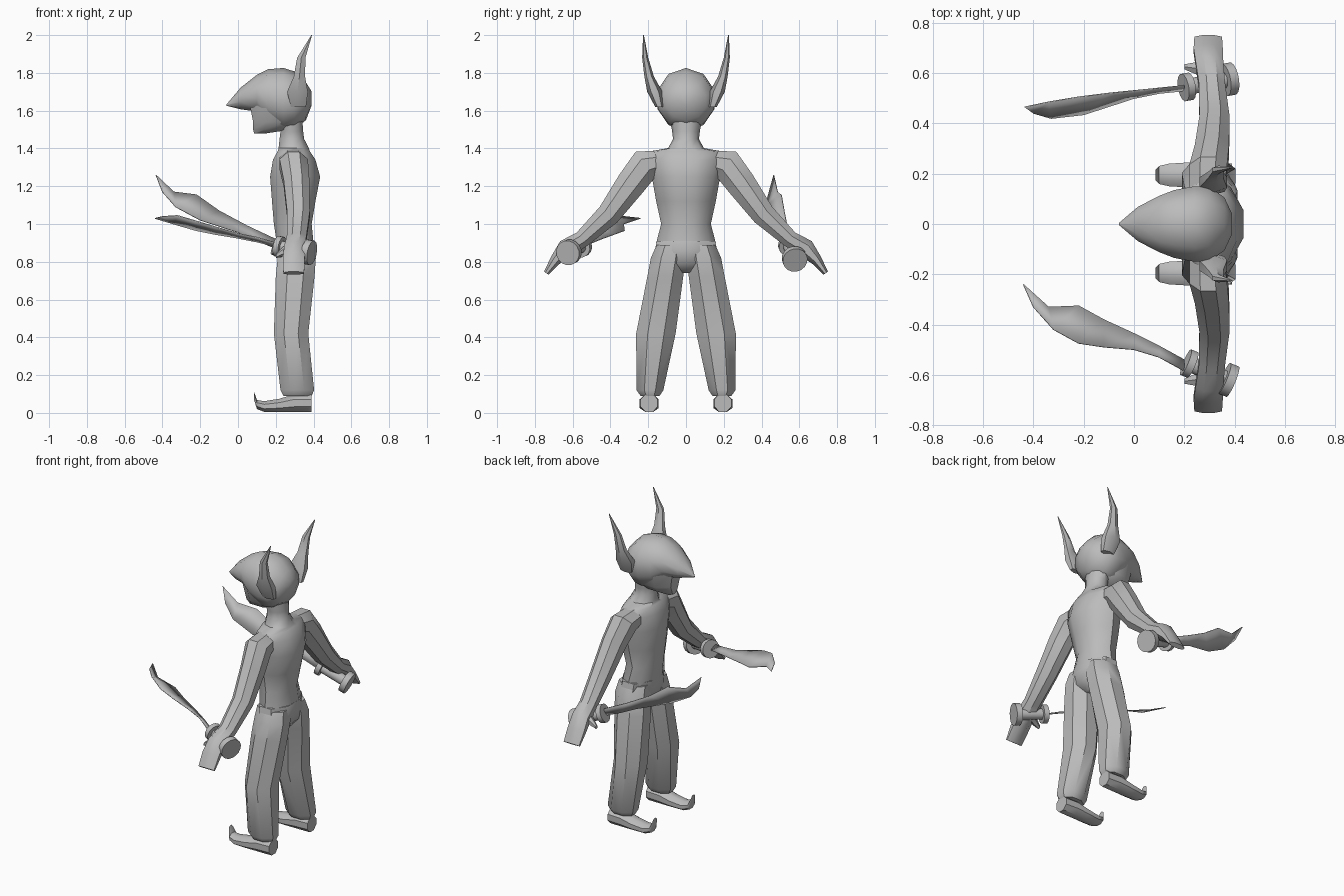
import bpy, bmesh, math
from mathutils import Vector

if "Cube" in bpy.data.objects:
    bpy.data.objects.remove(bpy.data.objects["Cube"])

grey = bpy.data.materials.new("plain_grey")
grey.diffuse_color = (0.5, 0.5, 0.5, 1)
grey.use_nodes = True
grey.node_tree.nodes["Principled BSDF"].inputs["Base Color"].default_value = grey.diffuse_color


def finish(name, bm, angle=40):
    bmesh.ops.recalc_face_normals(bm, faces=bm.faces)
    me = bpy.data.meshes.new(name)
    bm.to_mesh(me)
    bm.free()
    ob = bpy.data.objects.new(name, me)
    bpy.context.collection.objects.link(ob)
    me.materials.append(grey)
    bpy.ops.object.select_all(action='DESELECT')
    bpy.context.view_layer.objects.active = ob
    ob.select_set(True)
    bpy.ops.object.shade_smooth_by_angle(angle=math.radians(angle))
    return ob


def ring(c, u, v, n=8):
    """Oval of n points whose flats touch the half-widths u and v."""
    c, u, v = Vector(c), Vector(u), Vector(v)
    k = 1 / math.cos(math.pi / n)
    return [c + k * (u * math.cos(a) + v * math.sin(a))
            for a in ((i + 0.5) * 2 * math.pi / n for i in range(n))]


def loft(name, rings, angle=40):
    bm = bmesh.new()
    rows = [[bm.verts.new(p) for p in r] for r in rings]
    n = len(rows[0])
    for a, b in zip(rows, rows[1:]):
        for i in range(n):
            bm.faces.new((a[i], a[(i + 1) % n], b[(i + 1) % n], b[i]))
    bm.faces.new(rows[0])
    bm.faces.new(rows[-1])
    return finish(name, bm, angle)


def flat_ring(z, x0, x1, y0, y1, n=8):
    return ring(((x0 + x1) / 2, (y0 + y1) / 2, z),
                ((x1 - x0) / 2, 0, 0), (0, (y1 - y0) / 2, 0), n)


def cross_ring(x, z0, z1, yc, yh, n=8):
    return ring((x, yc, (z0 + z1) / 2), (0, yh, 0), (0, 0, (z1 - z0) / 2), n)


def rod(name, p, q, r, n=16):
    p, q = Vector(p), Vector(q)
    d = (q - p).normalized()
    u = d.cross(Vector((0, 0, 1))).normalized()
    v = d.cross(u)
    return loft(name, [ring(p, u * r, v * r, n), ring(q, u * r, v * r, n)])


# torso and neck: height, front, back, half width
TORSO = [(.84, .21, .405, .14), (.90, .205, .40, .15), (1.0, .19, .39, .125),
         (1.12, .18, .41, .15), (1.25, .17, .435, .172), (1.34, .185, .41, .187),
         (1.385, .21, .38, .18), (1.402, .215, .375, .09), (1.45, .22, .35, .065),
         (1.49, .225, .345, .07), (1.56, .22, .34, .08)]
loft("torso", [flat_ring(z, a, b, -w, w, 10) for z, a, b, w in TORSO])

# hips
loft("hips", [flat_ring(z, a, b, -w, w) for z, a, b, w in
              [(.74, .25, .36, .03), (.79, .22, .40, .12),
               (.86, .205, .41, .165), (.91, .205, .40, .155)]])

# head with pointed peak at the front: x, bottom, top, half width
HEAD = [(-.06, 1.626, 1.634, .004), (.015, 1.61, 1.72, .068), (.1, 1.60, 1.785, .112),
        (.16, 1.53, 1.812, .135), (.24, 1.50, 1.818, .15), (.3, 1.51, 1.80, .148),
        (.36, 1.555, 1.745, .105), (.39, 1.63, 1.70, .04)]
loft("head", [cross_ring(x, a, b, 0, w, 10) for x, a, b, w in HEAD])

# jaw
loft("jaw", [flat_ring(z, a, b, -w, w) for z, a, b, w in
             [(1.48, .085, .15, .03), (1.50, .08, .28, .065),
              (1.54, .08, .33, .10), (1.64, .06, .36, .125)]])

for s, side in ((1, "left"), (-1, "right")):
    # pointed ears
    EAR = [(1.62, .32, .04, .14, .02), (1.70, .315, .055, .165, .035),
           (1.78, .325, .03, .195, .022), (1.88, .335, .022, .216, .014),
           (2.0, .39, .002, .225, .002)]
    loft(side + "_ear", [ring((x, s * y, z), (w, 0, 0), (0, t, 0), 6)
                         for z, x, w, y, t in EAR])

    # trouser legs: height, front, back, inner, outer
    LEG = [(.89, .215, .40, .0, .155), (.82, .21, .412, .0, .186),
           (.72, .20, .405, .015, .205), (.42, .19, .372, .055, .264),
           (.12, .225, .403, .12, .262), (.09, .24, .39, .14, .24)]
    loft(side + "_leg", [flat_ring(z, a, b, s * i, s * o) for z, a, b, i, o in LEG])

    # curled shoes
    SHOE = [(.39, .005, .10, .045), (.30, .005, .10, .05), (.22, .005, .075, .05),
            (.14, .005, .062, .045), (.10, .02, .068, .036), (.085, .07, .112, .02)]
    loft(side + "_shoe", [cross_ring(x, a, b, s * .195, w) for x, a, b, w in SHOE])

    # arm and flat hand: centre x, y, z, half depth, half thickness
    ARM = [(.29, .14, 1.33, .07, .06), (.295, .215, 1.315, .075, .085),
           (.31, .29, 1.215, .068, .078), (.32, .41, 1.05, .06, .062),
           (.31, .55, .92, .052, .045), (.30, .635, .87, .055, .05),
           (.295, .69, .81, .058, .03), (.295, .74, .74, .055, .014)]
    rings = []
    for k, (x, y, z, w, t) in enumerate(ARM):
        p, q = ARM[max(k - 1, 0)], ARM[min(k + 1, len(ARM) - 1)]
        d = Vector((0, q[1] - p[1], q[2] - p[2])).normalized()
        rings.append(ring((x, s * y, z), (w, 0, 0), (0, -s * d.z * t, d.y * t)))
    loft(side + "_arm", rings)

    # thumb
    loft(side + "_thumb", [ring((.29, s * .60, .87), (0, .025, 0), (0, 0, .025), 6),
                           ring((.24, s * .62, .855), (0, .022, 0), (0, 0, .022), 6),
                           ring((.20, s * .625, .83), (0, .01, 0), (0, 0, .01), 6)])


def sword(side, guard, pommel, upper, lower):
    g, p = Vector(guard), Vector(pommel)
    d = (p - g).normalized()
    rod(side + "_sword_grip", g, p, .032, 12)
    rod(side + "_sword_guard", g - d * .015, g + d * .015, .055)
    rod(side + "_sword_pommel", p - d * .018, p + d * .018, .065)
    # curved blade between its two edges
    bm = bmesh.new()
    a = [bm.verts.new(v) for v in upper]
    b = [bm.verts.new(v) for v in lower]
    for i in range(len(a) - 1):
        bm.faces.new((a[i], a[i + 1], b[i + 1], b[i]))
    ob = finish(side + "_sword_blade", bm)
    mod = ob.modifiers.new("thickness", 'SOLIDIFY')
    mod.thickness, mod.offset = .005, 0


sword("left", (.21, .545, .885), (.375, .575, .815),
      [(.2, .55, .92), (.05, .535, .99), (-.1, .52, 1.07), (-.22, .505, 1.155),
       (-.34, .485, 1.17), (-.435, .465, 1.26)],
      [(.2, .53, .87), (.1, .52, .91), (0, .50, .955), (-.2, .435, 1.02),
       (-.33, .42, 1.09), (-.40, .44, 1.17)])
sword("right", (.22, -.555, .88), (.375, -.62, .85),
      [(.2, -.54, .88), (.1, -.485, .905), (0, -.435, .925), (-.12, -.38, .945),
       (-.22, -.325, .965), (-.34, -.33, 1.0), (-.44, -.24, 1.03)],
      [(.2, -.585, .90), (.1, -.53, .93), (0, -.50, .95), (-.12, -.49, .985),
       (-.22, -.475, 1.015), (-.32, -.42, 1.045), (-.40, -.33, 1.04)])
